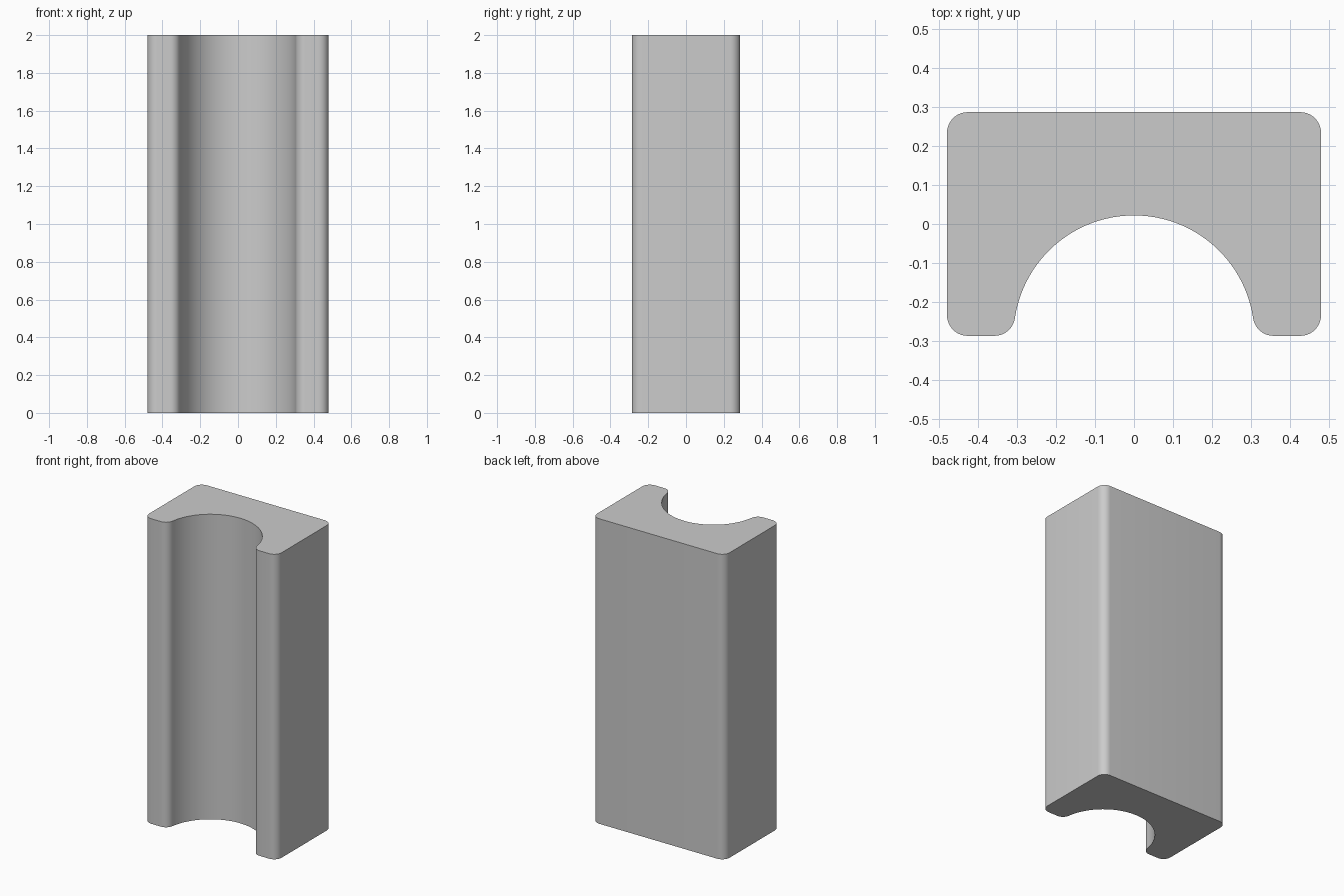
import bpy, bmesh, math

if "Cube" in bpy.data.objects:
    bpy.data.objects.remove(bpy.data.objects["Cube"])

W, D, H = 0.48, 0.287, 2.0   # half width, half depth, height
F, R = 0.053, 0.309          # corner fillet radius, groove radius


def arc(cx, cy, r, a0, a1, n):
    return [(cx + r * math.cos(a0 + (a1 - a0) * i / n),
             cy + r * math.sin(a0 + (a1 - a0) * i / n)) for i in range(n + 1)]


# Right half of the cross-section, from groove crown round to the back
fx = math.sqrt((R + F) ** 2 - F ** 2)      # centre of the lip fillet, tangent to groove
tangent = math.asin(F / (R + F))
half = arc(0, -D, R, math.pi / 2, tangent, 24)
half += arc(fx, -D + F, F, math.pi + tangent, 1.5 * math.pi, 10)[1:]
half += arc(W - F, -D + F, F, -math.pi / 2, 0, 10)
half += arc(W - F, D - F, F, 0, math.pi / 2, 10)

# Mirror the half; the crown point lies on the axis, so it is used once
profile = half + [(-x, y) for x, y in reversed(half[1:])]

# Extrude the profile upward
bm = bmesh.new()
base = bm.faces.new([bm.verts.new((x, y, 0)) for x, y in profile])
ext = bmesh.ops.extrude_face_region(bm, geom=[base], use_keep_orig=True)
top = [g for g in ext["geom"] if isinstance(g, bmesh.types.BMVert)]
bmesh.ops.translate(bm, vec=(0, 0, H), verts=top)
bmesh.ops.recalc_face_normals(bm, faces=bm.faces)
mesh = bpy.data.meshes.new("grooved_block")
bm.to_mesh(mesh)
bm.free()

block = bpy.data.objects.new("grooved_block", mesh)
bpy.context.collection.objects.link(block)

# Plain grey
grey = bpy.data.materials.new("light_grey")
grey.diffuse_color = (0.6, 0.6, 0.6, 1)
grey.use_nodes = True
grey.node_tree.nodes["Principled BSDF"].inputs["Base Color"].default_value = grey.diffuse_color
mesh.materials.append(grey)

# Smooth fillets and groove, sharp end caps
bpy.context.view_layer.objects.active = block
block.select_set(True)
bpy.ops.object.shade_smooth_by_angle(angle=math.radians(30))
